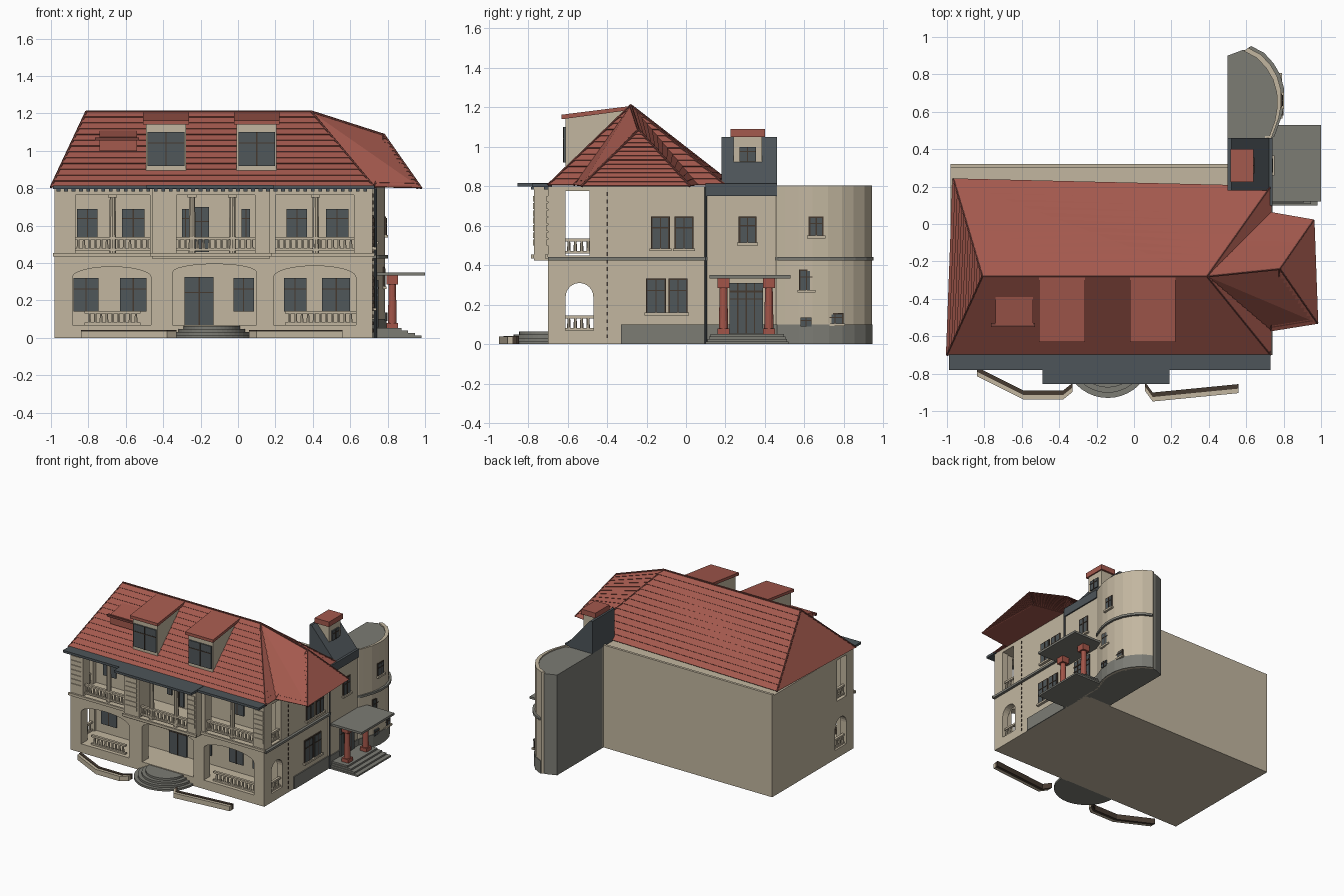
import bpy, bmesh, math
from mathutils import Vector

cube = bpy.data.objects.get("Cube")
if cube:
    bpy.data.objects.remove(cube, do_unlink=True)


def material(name, colour):
    mat = bpy.data.materials.new(name)
    mat.use_nodes = True
    mat.diffuse_color = (*colour, 1)
    mat.node_tree.nodes["Principled BSDF"].inputs["Base Color"].default_value = (*colour, 1)
    return mat


stone = material("beige stone", (.54, .47, .35))
tile = material("red tile", (.37, .1, .075))
dark_tile = material("dark red tile", (.17, .05, .04))
slate = material("dark slate", (.075, .09, .1))
glass = material("window glass", (.08, .095, .1))
concrete = material("grey concrete", (.2, .2, .175))
wood = material("dark brown wood", (.06, .042, .03))
pillar_red = material("red pillar", (.36, .09, .065))

parts = {}


def mesh_of(part, mat):
    return parts.setdefault(part, (bmesh.new(), mat))[0]


def prism(part, mat, axis, outline, a, b):
    """Extrude a 2D outline along an axis from a to b."""
    place = {"x": lambda u, v, w: (w, u, v), "y": lambda u, v, w: (u, w, v),
             "z": lambda u, v, w: (u, v, w)}[axis]
    bm = mesh_of(part, mat)
    low = [bm.verts.new(place(u, v, a)) for u, v in outline]
    high = [bm.verts.new(place(u, v, b)) for u, v in outline]
    faces = [bm.faces.new(low), bm.faces.new(high[::-1])]
    for i in range(len(low)):
        faces.append(bm.faces.new((low[i - 1], low[i], high[i], high[i - 1])))
    bmesh.ops.recalc_face_normals(bm, faces=faces)


def box(part, mat, lo, hi):
    outline = [(lo[0], lo[1]), (hi[0], lo[1]), (hi[0], hi[1]), (lo[0], hi[1])]
    prism(part, mat, "z", outline, lo[2], hi[2])


def rod(part, mat, p, q, r, top=None, sides=8):
    """Round bar between two points."""
    p, q = Vector(p), Vector(q)
    turn = (q - p).to_track_quat("Z", "Y").to_matrix().to_4x4()
    turn.translation = (p + q) / 2
    bmesh.ops.create_cone(mesh_of(part, mat), cap_ends=True, segments=sides, radius1=r,
                          radius2=top or r, depth=(q - p).length, matrix=turn)


def comb(u0, u1, z0, z1, openings):
    """Wall outline with openings (left, right, spring height, arch rise)."""
    pts = [(u0, z0)]
    for a, b, spring, rise in openings:
        pts.append((a, z0))
        n = 12 if rise else 1
        for i in range(n + 1):
            t = math.pi * i / n
            pts.append(((a + b) / 2 - (b - a) / 2 * math.cos(t), spring + rise * math.sin(t)))
        pts.append((b, z0))
    return pts + [(u1, z0), (u1, z1), (u0, z1)]


def panel(part, mat, axis, face, u0, u1, z0, z1, depth):
    """Plate standing proud of a front (y) or side (x) wall."""
    if axis == "y":
        box(part, mat, (u0, face - depth, z0), (u1, face, z1))
    else:
        box(part, mat, (face, u0, z0), (face + depth, u1, z1))


def window(axis, face, u0, u1, z0, z1, surround=False, panes=2):
    if surround:
        panel("window_surround", wood, axis, face, u0 - .008, u1 + .008, z0, z1 + .008, .008)
        panel("window_sill", stone, axis, face, u0 - .016, u1 + .016, z0 - .014, z0, .02)
    panel("window_glass", glass, axis, face, u0, u1, z0, z1, .01)
    for i in range(1, panes):
        u = u0 + (u1 - u0) * i / panes
        panel("window_bars", wood, axis, face, u - .003, u + .003, z0, z1, .013)
    z = z0 + (z1 - z0) * .68
    panel("window_bars", wood, axis, face, u0, u1, z - .003, z + .003, .013)


def balustrade(p, q, z, height=.075):
    p, q = Vector((*p, z)), Vector((*q, z))
    wide = Vector((.01, .01, 0))
    for low, high in ((0, .012), (height - .014, height)):
        box("balustrade_rail", stone, p - wide + Vector((0, 0, low)), q + wide + Vector((0, 0, high)))
    n = max(3, round((q - p).length / .032))
    for i in range(n):
        c = p.lerp(q, (i + .5) / n)
        rod("balusters", stone, c, c + Vector((0, 0, height)), .01, .006, 6)


# Solid house body, loggia floors and ceiling
box("main_body", stone, (-.98, -.45, 0), (.72, .23, .8))
box("rear_body", stone, (-.98, .23, 0), (.5, .32, .8))
box("stair_wing", stone, (.5, .1, 0), (.73, .33, .8))
box("rear_parapet", stone, (-.98, .3, .8), (.5, .32, .812))
for z0, z1 in ((0, .07), (.395, .45), (.775, .8)):
    box("loggia_floor", stone, (-.98, -.7, z0), (.72, -.45, z1))

# Arcade front: arched ground floor and open upper floor
left, middle, right = (-.885, -.465), (-.35, .1), (.19, .63)
lower = [(*left, .325, .055), (*middle, .35, .045), (*right, .325, .06)]
prism("lower_arcade", stone, "y", comb(-.98, .72, .07, .45, lower), -.7, -.62)
prism("upper_left_arcade", stone, "y", comb(-.98, -.45, .45, .8, [(-.87, -.47, .765, 0)]), -.7, -.62)
prism("upper_right_arcade", stone, "y", comb(.16, .72, .45, .8, [(.2, .62, .765, 0)]), -.7, -.62)
prism("upper_bay", stone, "y", comb(-.46, .17, .45, .8, [(-.33, .09, .765, 0)]), -.77, -.62)
box("bay_floor", stone, (-.46, -.77, .425), (.17, -.62, .45))
for x in (-.98, .67):
    prism("lower_end_wall", stone, "x", comb(-.7, -.45, .07, .45, [(-.61, -.47, .24, .07)]), x, x + .05)
    prism("upper_end_wall", stone, "x", comb(-.7, -.45, .45, .8, [(-.61, -.49, .775, 0)]), x, x + .05)
    for z in (.07, .46):
        balustrade((x + .025, -.61), (x + .025, -.48), z)

# Balustrades and slim columns
for a, b, y, z in ((-.81, -.53, -.66, .07), (.26, .62, -.66, .07), (-.87, -.47, -.67, .465),
                   (-.33, .09, -.74, .465), (.2, .62, -.67, .465)):
    balustrade((a, y), (b, y), z)
for x, y in ((-.67, -.66), (-.245, -.73), (-.03, -.73), (.415, -.66)):
    rod("loggia_column", stone, (x, y, .45), (x, y, .78), .02, .016, 10)
    box("column_capital", stone, (x - .024, y - .024, .75), (x + .024, y + .024, .775))

# Rusticated bands on the piers, storey ledge
for i in range(7):
    z = .5 + i * .037
    for a, b, y in ((-.975, -.885, -.7), (.635, .715, -.7), (-.445, -.345, -.77), (.1, .16, -.77)):
        panel("pier_bands", stone, "y", y, a, b, z, z + .03, .006)
for a, b, y in ((-.99, .73, -.7), (-.47, .18, -.77)):
    panel("storey_ledge", stone, "y", y, a, b, .435, .455, .015)

# Windows and doors in the loggia wall
for a, b in ((-.88, -.745), (-.63, -.49), (-.025, .085), (.245, .365), (.45, .6)):
    window("y", -.45, a, b, .14, .32)
for a, b in ((-.86, -.75), (-.62, -.5), (-.3, -.26), (.02, .065), (.26, .37), (.47, .59)):
    window("y", -.45, a, b, .53, .69)
window("y", -.45, -.285, -.13, .07, .325)
window("y", -.45, -.235, -.155, .46, .7)

# Cornice with dentils
box("cornice", slate, (-.99, -.78, .797), (.73, -.68, .815))
box("cornice", slate, (-.49, -.855, .8), (.19, -.7, .818))
for i in range(42):
    x = -.97 + i * .04
    y = -.785 if -.46 < x < .16 else -.72
    box("dentils", slate, (x, y, .783), (x + .02, y + .03, .797))

# Side facade: windows, ledge, plinth, corner dashes, drainpipe
for a, b in ((-.17, -.09), (-.05, .03)):
    window("x", .72, a, b, .485, .64, True)
for a, b in ((-.195, -.11), (-.08, 0)):
    window("x", .72, a, b, .16, .325, True)
window("x", .73, .275, .35, .515, .64, True)
panel("side_belt", concrete, "x", .72, -.7, .11, .425, .442, .02)
panel("side_plinth", concrete, "x", .72, -.33, .1, 0, .1, .008)
panel("wing_plinth", concrete, "x", .73, .1, .47, 0, .1, .008)
rod("drainpipe", slate, (.735, .1, 0), (.735, .1, .8), .007)
for i in range(20):
    panel("corner_dashes", wood, "x", .72, -.403, -.396, .03 + i * .038, .05 + i * .038, .004)

# Rounded tower: grey core, stone shell, plinth and belt
curve = [(.735, .46), (.75, .5), (.775, .57), (.787, .64), (.785, .72), (.765, .79), (.73, .85),
         (.68, .905), (.61, .942)]


def shell(part, mat, out, z0, z1):
    outer = [(x + out, y + out * .6) for x, y in curve]
    inner = [(x - .022, y - .018) for x, y in curve]
    prism(part, mat, "z", outer + inner[::-1], z0, z1)


core = [(.5, .32)] + [(.72, .32)] + [(x - .015, y - .012) for x, y in curve] + [(.58, .93), (.5, .9)]
prism("tower_core", concrete, "z", core, 0, .795)
box("wing_wall", stone, (.7, .32, 0), (.73, .47, .8))
shell("tower_shell", stone, 0, 0, .805)
shell("tower_plinth", concrete, .006, 0, .1)
shell("tower_belt", concrete, .016, .425, .442)
window("x", .783, .63, .69, .55, .64, True)
window("x", .775, .58, .64, .275, .37, True)
window("x", .785, .58, .635, .09, .135)
window("x", .77, .72, .79, .105, .15, True)

# Slate wedge roof with its small dormer
prism("slate_roof", slate, "y", [(.5, .75), (.735, .75), (.735, .8), (.52, 1.05), (.5, 1.05)], .18, .46)
box("slate_skirt", slate, (.6, .1, .75), (.74, .46, .815))
box("small_dormer", stone, (.52, .24, .9), (.63, .385, 1.06))
box("small_dormer_roof", tile, (.515, .225, 1.05), (.64, .4, 1.09))
window("x", .63, .27, .355, .925, 1.0)

# Side entrance porch
box("porch_roof", concrete, (.73, .12, .333), (1, .53, .35))
box("porch_roof", concrete, (.64, .2, .333), (.74, .5, .35))
for y in (.19, .42):
    rod("porch_column", pillar_red, (.825, y, .07), (.825, y, .3), .024, .019, 12)
    for z0, z1, r in ((.03, .08, .03), (.285, .333, .03)):
        box("porch_column_blocks", pillar_red, (.825 - r, y - r, z0), (.825 + r, y + r, z1))
for i in range(4):
    box("porch_steps", concrete, (.72, .1 + i * .008, 0), (.98 - i * .035, .52 - i * .008, .013 * (i + 1)))
window("x", .738, .22, .39, .055, .31, False, 4)
panel("door_transom", wood, "x", .738, .22, .39, .262, .272, .016)

# Curved front steps and low garden walls
for i in range(4):
    r = .235 - i * .028
    fan = [(-.14 + r * math.cos(math.pi * k / 20), -.695 - r * math.sin(math.pi * k / 20)) for k in range(21)]
    prism("front_steps", concrete, "z", fan, 0, .016 * (i + 1))
for path in ([(-.84, -.79), (-.59, -.915), (-.38, -.915), (-.33, -.875)],
             [(.06, -.87), (.1, -.925), (.56, -.88)]):
    for name, mat, shift, top in (("garden_wall", stone, -.012, .038), ("garden_wall_back", wood, .012, .042)):
        edge = [(x, y + shift - .012) for x, y in path]
        back = [(x, y + shift + .012) for x, y in path]
        prism(name, mat, "z", edge + back[::-1], 0, top)

# Hipped main roof and lower side wing roof
front_l, front_r = Vector((-1, -.7, .805)), Vector((.73, -.7, .805))
back_l, back_r = Vector((-.965, .24, .805)), Vector((.73, .2, .805))
ridge_l, ridge_r = Vector((-.81, -.28, 1.21)), Vector((.39, -.28, 1.21))
peak = Vector((.78, -.24, 1.085))
wing_a, wing_b = Vector((.73, -.57, .805)), Vector((.98, -.53, .8))
wing_c, wing_d = Vector((.96, .02, .8)), Vector((.73, .06, .805))
for name, pts in (("roof_core", (front_l, front_r, back_l, back_r, ridge_l, ridge_r)),
                  ("wing_roof_core", (ridge_r, peak, wing_a, wing_b, wing_c, wing_d))):
    bm = mesh_of(name, tile)
    bmesh.ops.convex_hull(bm, input=[bm.verts.new(p) for p in pts])


def tile_rows(a, b, c, d, rows=13):
    """Overlapping courses between eave a-b and top edge d-c."""
    bm = mesh_of("roof_tiles", tile)
    n = (c - a).cross(d - b).normalized()
    n = -n if n.z < 0 else n
    for i in range(rows):
        s, t = i / rows, (i + 1) / rows
        p, q = a.lerp(d, s), b.lerp(c, s)
        strip = [p, q, q + n * .006, p + n * .006, b.lerp(c, t) + n * .001, a.lerp(d, t) + n * .001]
        v = [bm.verts.new(k) for k in strip]
        bm.faces.new((v[0], v[1], v[2], v[3]))
        bm.faces.new((v[3], v[2], v[4], v[5]))


tile_rows(front_l, front_r, ridge_r, ridge_l)
tile_rows(back_r, back_l, ridge_l, ridge_r)
tile_rows(back_l, front_l, ridge_l, ridge_l)
tile_rows(front_r, back_r, ridge_r, ridge_r)
tile_rows(wing_a, wing_b, peak, peak)
tile_rows(wing_b, wing_c, peak, peak)
tile_rows(wing_c, wing_d, ridge_r, peak)
for p, q in ((ridge_l, ridge_r), (front_l, ridge_l), (back_l, ridge_l), (front_r, ridge_r),
             (back_r, ridge_r), (ridge_r, peak), (peak, wing_b), (peak, wing_c), (peak, wing_a)):
    rod("hip_caps", dark_tile, p, q, .007, sides=6)

# Front dormers and the flat roof hatch
for x in (-.385, .1):
    cheek = [(-.61, .88), (-.61, 1.145), (-.31, 1.185), (-.31, 1.1)]
    prism("dormer", stone, "x", cheek, x - .107, x + .107)
    slab = [(-.63, 1.14), (-.63, 1.163), (-.28, 1.207), (-.28, 1.187)]
    prism("dormer_roof", tile, "x", slab, x - .122, x + .122)
    window("y", -.61, x - .098, x + .098, .92, 1.1)
prism("roof_hatch", tile, "x", [(-.54, 1.0), (-.54, 1.075), (-.38, 1.11), (-.38, 1.05)], -.74, -.54)
box("hatch_edge", dark_tile, (-.765, -.55, 1.055), (-.53, -.53, 1.072))

for name, (bm, mat) in parts.items():
    mesh = bpy.data.meshes.new(name)
    bm.to_mesh(mesh)
    bm.free()
    mesh.materials.append(mat)
    bpy.context.collection.objects.link(bpy.data.objects.new(name, mesh))
